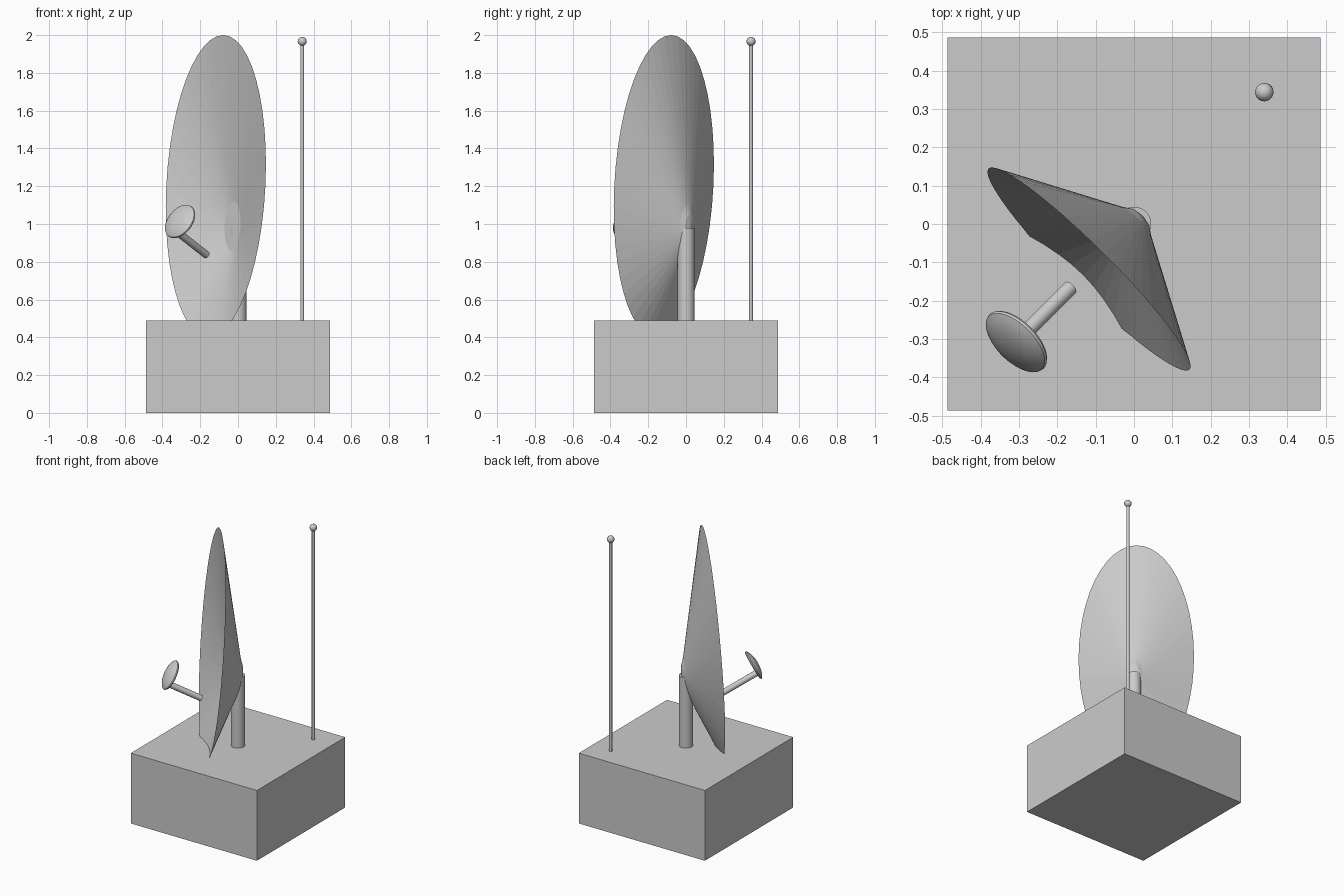
import bpy, bmesh, math
from mathutils import Vector, Matrix

if "Cube" in bpy.data.objects:
    bpy.data.objects.remove(bpy.data.objects["Cube"])

D = Vector((-1, -1, 0)).normalized()   # direction the dish faces
E = Vector((1, -1, 0)).normalized()    # sideways across the dish
Z = Vector((0, 0, 1))


def finish(name, bm, smooth=False):
    bmesh.ops.recalc_face_normals(bm, faces=bm.faces)
    me = bpy.data.meshes.new(name)
    bm.to_mesh(me)
    bm.free()
    ob = bpy.data.objects.new(name, me)
    bpy.context.collection.objects.link(ob)
    if smooth:
        bpy.ops.object.select_all(action='DESELECT')
        bpy.context.view_layer.objects.active = ob
        ob.select_set(True)
        bpy.ops.object.shade_smooth_by_angle(angle=math.radians(35))
    return ob


def rod(name, a, b, r, seg=24):
    a, b = Vector(a), Vector(b)
    m = Matrix.Translation((a + b) / 2) @ (b - a).to_track_quat('Z', 'Y').to_matrix().to_4x4()
    bm = bmesh.new()
    bmesh.ops.create_cone(bm, cap_ends=True, segments=seg, radius1=r, radius2=r,
                          depth=(b - a).length, matrix=m)
    return finish(name, bm, True)


def loft(bm, rings):
    # skin a list of closed loops, closing both ends
    loops = [[bm.verts.new(p) for p in ring] for ring in rings]
    n = len(loops[0])
    for l0, l1 in zip(loops, loops[1:]):
        for i in range(n):
            j = (i + 1) % n
            bm.faces.new((l0[i], l0[j], l1[j], l1[i]))
    bm.faces.new(loops[0])
    bm.faces.new(loops[-1])


# base block
bm = bmesh.new()
bmesh.ops.create_cube(bm, size=1, matrix=Matrix.Translation((0, 0, 0.245)) @ Matrix.Diagonal((0.973, 0.973, 0.49, 1)))
finish("base_block", bm)

# support post and thin antenna with ball tip
rod("support_post", (0, 0, 0.48), (0, 0, 0.98), 0.045, 32)
rod("antenna_mast", (0.34, 0.344, 0.48), (0.34, 0.344, 1.96), 0.01, 16)
bm = bmesh.new()
bmesh.ops.create_uvsphere(bm, u_segments=20, v_segments=12, radius=0.024,
                          matrix=Matrix.Translation((0.34, 0.344, 1.967)))
finish("antenna_tip", bm, True)


# tall oval dish: flat inner hub, sharp rim, rounded back
def oval(d, z, a, b, seg=48):
    pts = []
    for i in range(seg):
        t = 2 * math.pi * i / seg
        s = b * math.sin(t)
        pts.append(D * (d - 0.069 * s) + E * (a * math.cos(t)) + Z * (z + s))
    return pts


bm = bmesh.new()
loft(bm, [oval(0.041, 0.99, 0.0595, 0.13),
          oval(0.166, 1.2, 0.371, 0.8),
          oval(-0.008, 0.98, 0.055, 0.12),
          oval(-0.024, 0.98, 0.032, 0.07),
          oval(-0.03, 0.98, 0.008, 0.018)])
finish("dish", bm)

# feed arm and domed receiver
tilt = math.radians(29)
N = D * math.cos(tilt) + Z * math.sin(tilt)
U = Z * math.cos(tilt) - D * math.sin(tilt)
start = D * 0.235 + Z * 0.836
rod("feed_arm", start, start + N * 0.262, 0.02)

center = D * 0.433 + Z * 1.013
profile = [(0.096, -0.006), (0.1, 0.0), (0.098, 0.006), (0.085, 0.014),
           (0.062, 0.023), (0.035, 0.029), (0.01, 0.031)]
bm = bmesh.new()
loft(bm, [[center + N * h + (E * math.cos(t) + U * math.sin(t)) * r
           for t in (2 * math.pi * i / 40 for i in range(40))] for r, h in profile])
finish("receiver_disc", bm, True)
